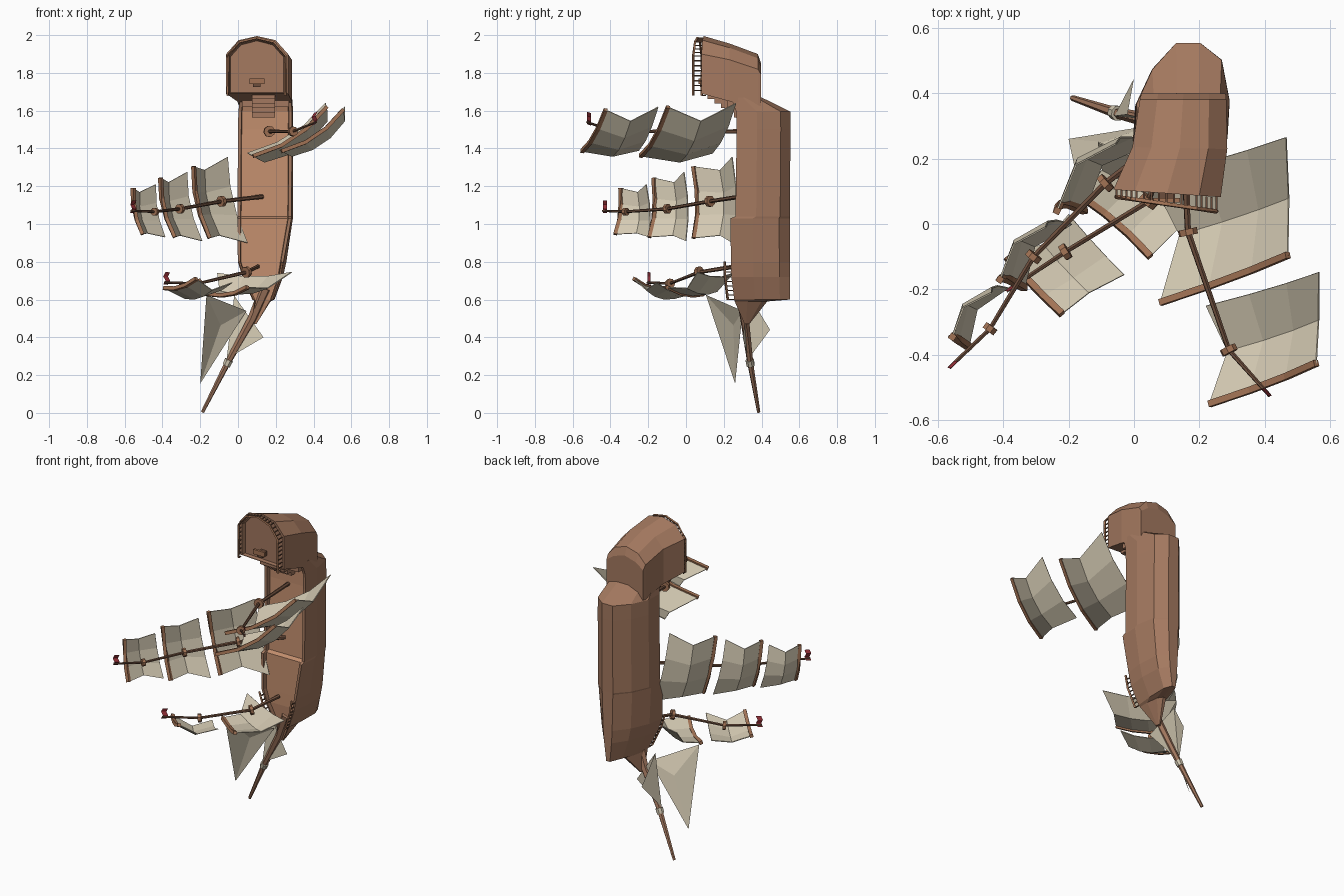
import bpy, math
from mathutils import Vector as V

if "Cube" in bpy.data.objects:
    bpy.data.objects.remove(bpy.data.objects["Cube"])


def material(name, rgb):
    m = bpy.data.materials.new(name)
    m.diffuse_color = (*rgb, 1)
    m.use_nodes = True
    m.node_tree.nodes["Principled BSDF"].inputs["Base Color"].default_value = m.diffuse_color
    return m


HULL = material("hull_wood", (.37, .19, .115))
DECK = material("deck_wood", (.56, .28, .16))
SPAR = material("dark_spar", (.15, .075, .045))
YARD = material("yard_wood", (.36, .17, .09))
SAIL = material("sailcloth", (.66, .59, .45))
FLAG = material("flag_red", (.32, .03, .04))


def mesh(name, verts, faces, mat):
    me = bpy.data.meshes.new(name)
    me.from_pydata([tuple(v) for v in verts], [], faces)
    me.materials.append(mat)
    ob = bpy.data.objects.new(name, me)
    bpy.context.collection.objects.link(ob)
    return ob


def loft(name, rings, mat):
    n = len(rings[0])
    faces = [(k * n + i, k * n + (i + 1) % n, (k + 1) * n + (i + 1) % n, (k + 1) * n + i)
             for k in range(len(rings) - 1) for i in range(n)]
    faces += [tuple(range(n))[::-1], tuple(range((len(rings) - 1) * n, len(rings) * n))]
    return mesh(name, [v for r in rings for v in r], faces, mat)


def tube(name, pts, r0, r1, mat, sides=6):
    pts = [V(p) for p in pts]
    rings = []
    for i, p in enumerate(pts):
        d = (pts[min(i + 1, len(pts) - 1)] - pts[max(i - 1, 0)]).normalized()
        a = d.cross(V((.13, .21, .97))).normalized()
        b = d.cross(a)
        r = r0 + (r1 - r0) * i / (len(pts) - 1)
        rings.append([p + r * (a * math.cos(t) + b * math.sin(t))
                      for t in [2 * math.pi * (k + .5) / sides for k in range(sides)]])
    return loft(name, rings, mat)


def box(name, x0, x1, y0, y1, z0, z1, mat):
    return loft(name, [[(x0, y0, z), (x1, y0, z), (x1, y1, z), (x0, y1, z)] for z in (z0, z1)], mat)


# Hull: sections from bow (low) to stern (high), with a sunken deck
def section(z, cx, hw, yd, yk):
    prof = [(-1, 0), (-1, .35), (-.7, .72), (-.22, 1), (.3, 1), (.78, .82), (1, .38), (1, 0)]
    deep = min(.025, (yk - yd) * .3)
    lean = max(0, .16 - cx) if z > .599 else 0      # the keel sits to the right of the deck line
    ring = [(cx + hw * a + lean * b, yd + (yk - yd) * b, z) for a, b in prof]
    return ring + [(cx + hw * a, yd + d, z) for a, d in ((.88, 0), (.86, deep), (-.86, deep), (-.88, 0))]


stations = [(.47, .085, .012, .31, .335), (.59, .13, .042, .258, .43), (.6, .13, .05, .255, .55),
            (.72, .125, .1, .24, .55), (.8, .12, .121, .238, .55), (1.03, .14, .143, .235, .55),
            (1.04, .14, .143, .262, .55), (1.5, .143, .143, .268, .553), (1.595, .144, .142, .265, .553),
            (1.67, .146, .135, .24, .4)]
hull = loft("hull", [section(*s) for s in stations], HULL)
hull.data.materials.append(DECK)
for p in hull.data.polygons:
    if p.index < 12 * (len(stations) - 1) and p.index % 12 == 9:
        p.material_index = 1


# Stern castle: arched sections from its deck back to the transom
def arch(x0, x1, y, zb, zs, zt, tilt=0):
    prof = [(0, zb), (0, zs), (.2, zt - .022), (.5, zt), (.8, zt - .022), (1, zs), (1, zb)]
    return [(x0 + (x1 - x0) * u, y - tilt * (x1 - x0) * u, z) for u, z in prof]


outer = arch(-.063, .265, .105, 1.69, 1.9, 1.995, .07)
loft("stern_castle", [arch(-.04, .24, .13, 1.695, 1.885, 1.97, .07),
                      arch(-.046, .248, .105, 1.693, 1.89, 1.978, .07), outer,
                      arch(-.005, .285, .235, 1.65, 1.87, 1.955, .02),
                      arch(.018, .282, .38, 1.6, 1.82, 1.9),
                      arch(.022, .28, .398, 1.6, 1.79, 1.85)], HULL)


# Railings: a cap rail with evenly spaced balusters; height may change with x
def railing(name, base, height, slope, step):
    base = [V(p) for p in base]

    def top(p):
        return p - V((0, height + slope * p.x, 0))
    tube(name + "_cap", [top(p) for p in base], .007, .007, YARD, 4)
    for p, q in zip(base, base[1:]):
        n = max(1, round((q - p).length / step))
        for k in range(n):
            a = p.lerp(q, k / n)
            tube(name + "_post", [a, top(a)], .004, .004, SPAR, 4)


railing("stern_rail", [(x * .93 + .005, y, z - .01) for x, y, z in outer], .026, .07, .026)
for side in (-1, 1):
    railing("bow_rail", [(cx + side * hw * .94, yd, z) for z, cx, hw, yd, _ in stations[2:5]], .034, 0, .026)

# Stairs and steering stand
for i in range(5):
    box("stair", .075, .195, .115 + .035 * i, .3, 1.685 - .024 * (i + 1), 1.685 - .024 * i, HULL)
box("quarter_deck", .02, .27, .22, .3, 1.62, 1.69, HULL)
box("stand_top", .06, .14, .065, .08, 1.74, 1.77, YARD)
box("stand_post", .08, .12, .075, .13, 1.725, 1.755, SPAR)


# Sails: billowed, waisted sheet hanging from a curved yard
def sail(name, a, b, fa, fb):
    a, b, fa, fb = map(V, (a, b, fa, fb))
    along, chord = b - a, (fa + fb - a - b) / 2
    n = -along.cross(chord).normalized()
    verts = []
    for v in (0, .5, 1):
        for u in (0, 1 / 3, 2 / 3, 1):
            waist = 4 * v * (1 - v)
            w = .5 + (u - .5) * (1 - .17 * waist)
            p = a.lerp(b, w).lerp(fa.lerp(fb, w), v)
            verts.append(p + n * (.085 * along.length * 4 * u * (1 - u) + .2 * chord.length * waist))
    ob = mesh(name, verts, [(r * 4 + c, r * 4 + c + 1, r * 4 + c + 5, r * 4 + c + 4)
                            for r in range(2) for c in range(3)], SAIL)
    m = ob.modifiers.new("cloth_thickness", "SOLIDIFY")
    m.thickness, m.offset = .005, 0
    tube(name + "_yard", verts[:4], .014, .014, YARD, 4)


sail("mizzen_lower_sail", (.08, -.24, 1.36), (.47, -.095, 1.62), (.05, .14, 1.375), (.465, .265, 1.64))
sail("mizzen_upper_sail", (.23, -.55, 1.385), (.557, -.425, 1.605), (.22, -.25, 1.39), (.565, -.147, 1.62))
sail("main_lower_sail", (-.235, .04, 1.305), (-.15, .04, .925), (-.055, .245, 1.355), (.05, .245, .9))
sail("main_middle_sail", (-.41, -.17, 1.245), (-.335, -.195, .93), (-.27, -.01, 1.275), (-.19, 0, .91))
sail("main_upper_sail", (-.555, -.345, 1.19), (-.505, -.375, .945), (-.435, -.21, 1.21), (-.385, -.195, .93))
sail("fore_lower_sail", (-.17, .09, .63), (.05, -.1, .665), (-.11, .25, .74), (.285, .06, .745))
sail("fore_upper_sail", (-.39, -.1, .66), (-.22, -.275, .71), (-.2, .03, .63), (-.03, -.155, .69))


# Masts: bent spars with lookout collars and a waving flag
def mast(name, pts):
    pts = [V(p) for p in pts]
    tube(name, pts, .012, .006, SPAR)
    for i in range(1, len(pts) - 1):
        d = (pts[i + 1] - pts[i - 1]).normalized()
        r = .034 - .004 * i
        tube(name + "_collar", [pts[i] - d * .01, pts[i] + d * .01], r, r, YARD, 8)
    t = pts[-1]
    d = (t - pts[-2]).normalized()
    rows = [[t + V((.006 * (-1) ** k, 0, .055 - .022 * k)) - d * s for s in (0, .03)] for k in range(4)]
    mesh(name + "_flag", [p for r in rows for p in r],
         [(2 * k, 2 * k + 1, 2 * k + 3, 2 * k + 2) for k in range(3)], FLAG)


mast("mizzen_mast", [(.15, .29, 1.49), (.165, -.025, 1.49), (.29, -.385, 1.49), (.415, -.525, 1.54)])
mast("main_mast", [(.13, .29, 1.145), (-.087, .125, 1.12), (-.307, -.1, 1.08), (-.44, -.32, 1.065), (-.565, -.44, 1.07)])
mast("fore_mast", [(.105, .26, .775), (.045, .07, .745), (-.21, -.085, .685), (-.39, -.205, .69)])

# Bowsprit with its collar
tube("bowsprit", [(.145, .285, .66), (.075, .31, .5), (-.055, .34, .265), (-.188, .385, .004)], .032, .009, HULL)
tube("bowsprit_collar", [(-.048, .338, .28), (-.062, .342, .25)], .024, .022, SAIL, 8)

# Jibs: two triangles each, folded along a shared edge
a, b, c = V((-.167, .105, .625)), V((.045, .3, .54)), V((-.2, .26, .155))
mid = (a + c) * .275 + b * .45 + (b - a).cross(c - a).normalized() * .02
mesh("outer_jib", [a, b, c, mid], [(0, 1, 3), (1, 2, 3), (2, 0, 3)], SAIL)
mesh("inner_jib", [(-.02, .335, .62), (-.06, .33, .285), (0, .445, .44), (.135, .3, .4)],
     [(0, 1, 2), (0, 3, 1)], SAIL)
